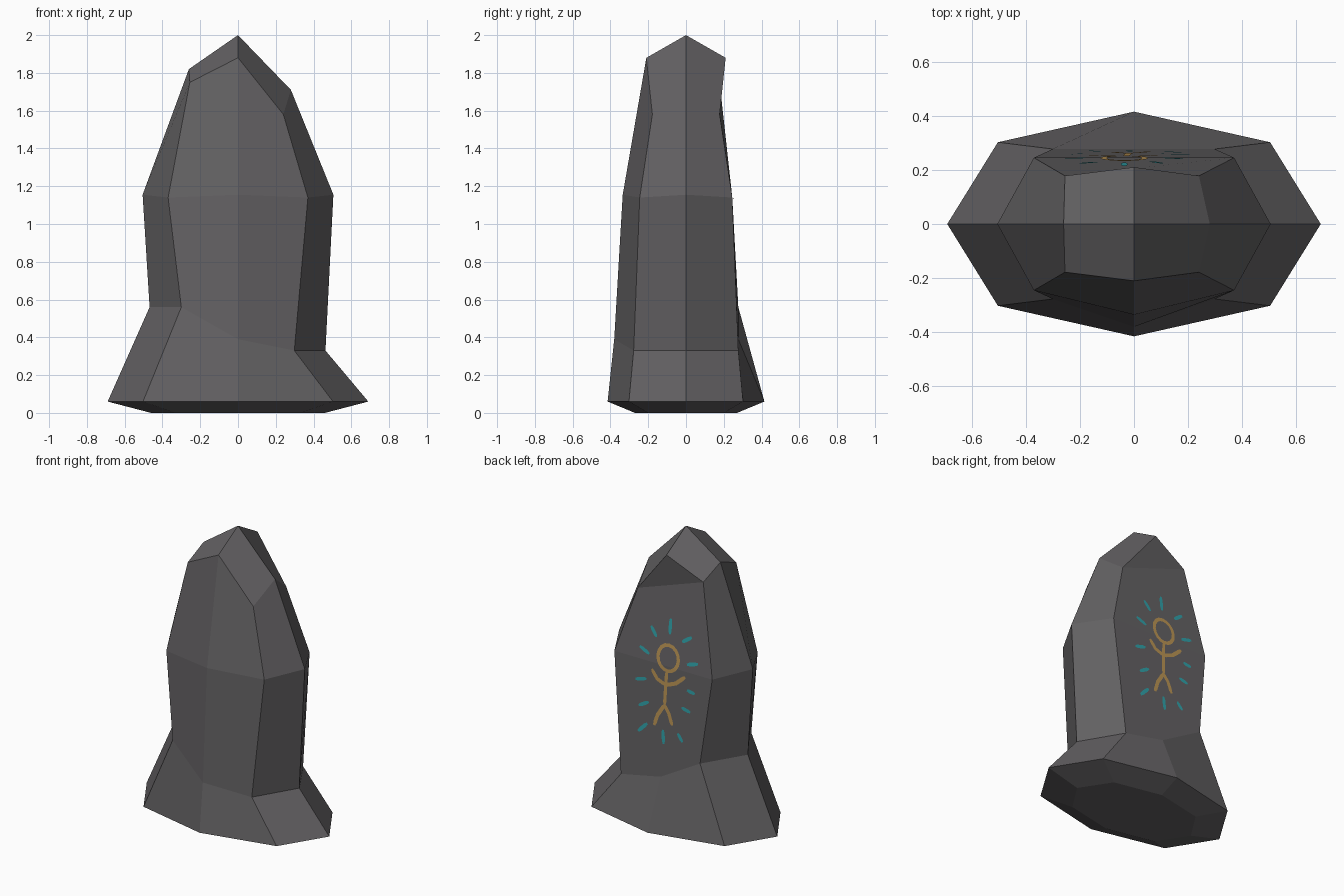
import bpy, bmesh, math
from mathutils import Vector
from mathutils.bvhtree import BVHTree

if "Cube" in bpy.data.objects:
    bpy.data.objects.remove(bpy.data.objects["Cube"])


def material(name, rgb):
    m = bpy.data.materials.new(name)
    m.diffuse_color = (*rgb, 1)
    m.use_nodes = True
    m.node_tree.nodes["Principled BSDF"].inputs["Base Color"].default_value = m.diffuse_color
    return m


STONE = material("dark grey stone", (0.125, 0.12, 0.125))
OCHRE = material("ochre paint", (0.50, 0.30, 0.09))
TEAL = material("teal paint", (0.03, 0.36, 0.40))


def finish(bm, name, mat):
    mesh = bpy.data.meshes.new(name)
    bm.to_mesh(mesh)
    mesh.materials.append(mat)
    ob = bpy.data.objects.new(name, mesh)
    bpy.context.collection.objects.link(ob)


# Standing stone: eight-sided rings that lean from left to right
bm = bmesh.new()


def ring(xr, xl, cr, cl, cy, front, back, zr, zcr, zm, zcl, zl):
    pts = [(xr, 0, zr), (cr, cy, zcr), (0, back, zm), (-cl, cy, zcl),
           (-xl, 0, zl), (-cl, -cy, zcl), (0, -front, zm), (cr, -cy, zcr)]
    return [bm.verts.new(p) for p in pts]


foot = ring(.46, .46, .33, .33, .20, .27, .27, 0, 0, 0, 0, 0)
base = ring(.69, .69, .503, .503, .302, .415, .415, .06, .06, .06, .06, .06)
neck = ring(.463, .468, .298, .30, .277, .38, .277, .33, .33, .39, .56, .56)
waist = ring(.505, .505, .37, .37, .245, .335, .245, 1.155, 1.14, 1.155, 1.14, 1.155)
crown = ring(.28, .26, .24, .255, .178, .21, .21, 1.71, 1.58, 1.88, 1.75, 1.82)
apex = bm.verts.new((0, 0, 2))

bm.faces.new(foot[::-1])
for low, high in ((foot, base), (base, neck), (neck, waist), (waist, crown)):
    for i in range(8):
        if low in (neck, waist) and i in (1, 2):
            continue                      # the flat back panel goes here
        j = (i + 1) % 8
        bm.faces.new((low[i], low[j], high[j], high[i]))
for i in range(0, 8, 2):
    k = (2, 4, 6, 0)[i // 2]
    bm.faces.new((apex, crown[i], crown[i + 1], crown[k]))

# Flat back panel
bm.faces.new((neck[1], neck[2], neck[3], waist[3], waist[1]))
bm.faces.new((waist[1], waist[3], crown[3], crown[1]))
bm.faces.new((crown[1], crown[3], crown[2]))
bm.verts.remove(waist[2])
bmesh.ops.recalc_face_normals(bm, faces=bm.faces)
tree = BVHTree.FromBMesh(bm)
finish(bm, "standing_stone", STONE)


# Paint strokes: thin ribbons laid on the back panel
def on_panel(p):
    hit = tree.ray_cast(Vector((p.x, 2, p.y)), Vector((0, -1, 0)))[0]
    return hit + Vector((0, 0.005, 0))


def stroke(bm, points, width, closed=False):
    points = [Vector(p) for p in points]
    path = []
    for a, b in zip(points, points[1:]):
        path += [a.lerp(b, t / 4) for t in range(4)]
    path.append(points[-1])
    n, rows = len(path), []
    for i, p in enumerate(path):
        if closed:
            d = path[(i + 1) % (n - 1)] - path[(i - 1) % (n - 1)]
        else:
            d = path[min(i + 1, n - 1)] - path[max(i - 1, 0)]
        taper = 0.55 if not closed and i in (0, n - 1) else 1
        side = Vector((-d.y, d.x)).normalized() * width / 2 * taper
        rows.append([bm.verts.new(on_panel(p + side * s)) for s in (1, -1)])
    for (a, b), (c, d) in zip(rows, rows[1:]):
        f = bm.faces.new((a, b, d, c))
        f.normal_update()
        if f.normal.y < 0:
            f.normal_flip()


# Stick figure: head, body, arms, legs
bm = bmesh.new()
head = [(-.036 + .077 * math.cos(t * math.pi / 8), 1.197 + .085 * math.sin(t * math.pi / 8))
        for t in range(17)]
stroke(bm, head, .024, closed=True)
stroke(bm, [(-.03, 1.11), (-.025, 1.0), (-.02, .87)], .024)
stroke(bm, [(.082, 1.095), (.04, 1.04), (-.025, 1.015)], .026)
stroke(bm, [(-.17, 1.106), (-.10, 1.045), (-.025, 1.015)], .026)
stroke(bm, [(.054, .725), (.03, .80), (-.02, .88)], .026)
stroke(bm, [(-.08, .758), (-.055, .83), (-.02, .88)], .026)
finish(bm, "painted_figure", OCHRE)

# Rays around the figure
bm = bmesh.new()
rays = [(-.036, 1.457, -.036, 1.354), (.106, 1.374, .061, 1.312), (.181, 1.222, .106, 1.189),
        (-.133, 1.328, -.20, 1.375), (-.178, 1.191, -.26, 1.215), (-.185, 1.022, -.245, 1.012),
        (-.148, .895, -.215, .88), (-.125, .716, -.163, .666), (-.013, .711, -.021, .617),
        (.173, .655, .106, .723), (.173, .827, .099, .87), (.203, .997, .121, 1.02)]
for x0, z0, x1, z1 in rays:
    stroke(bm, [(x0, z0), (x1, z1)], .024)
finish(bm, "painted_rays", TEAL)
